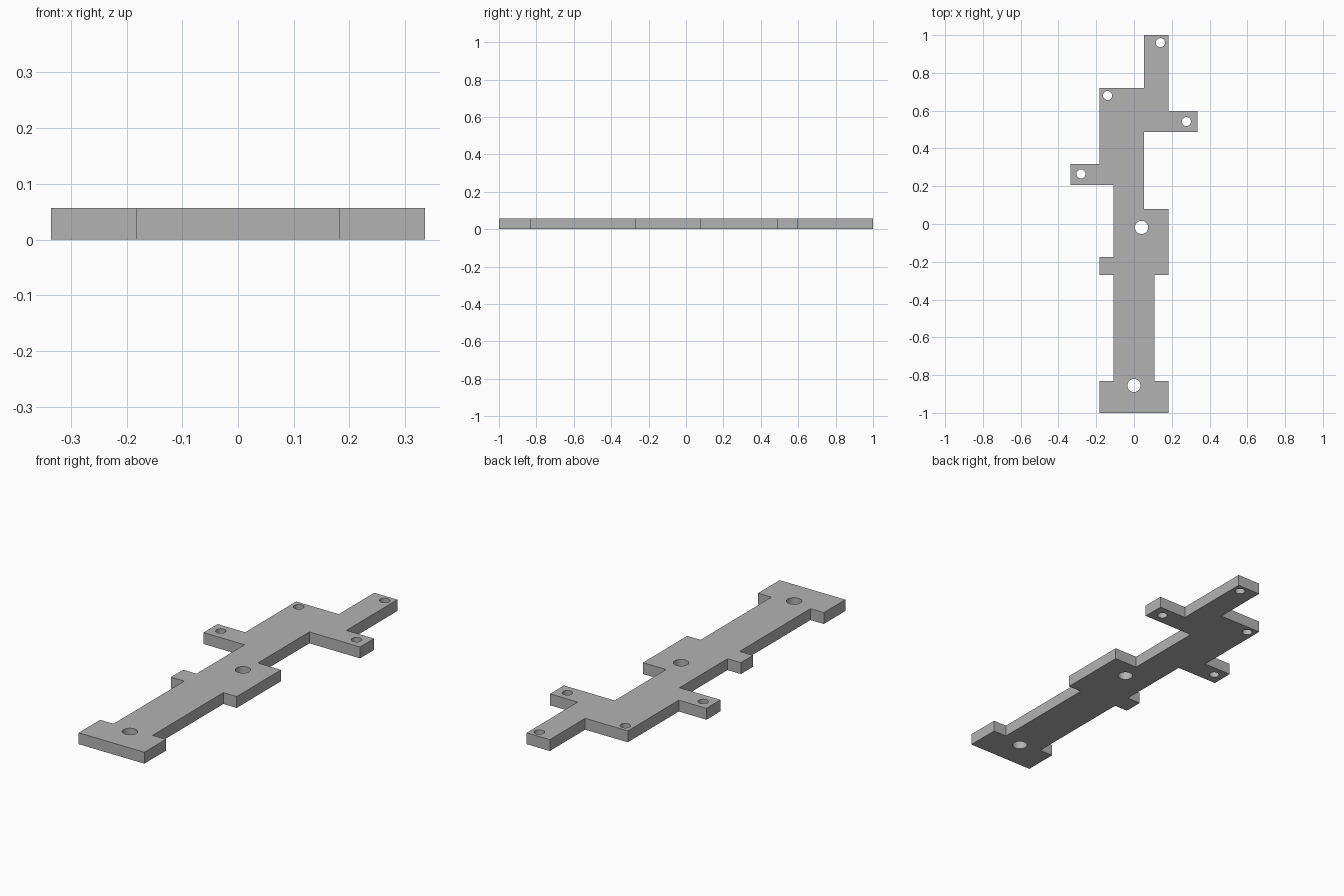
import bpy
import bmesh

THICK = 0.057

cube = bpy.data.objects.get("Cube")
if cube:
    bpy.data.objects.remove(cube, do_unlink=True)

grey = bpy.data.materials.new("plain grey")
grey.use_nodes = True
colour = (0.45, 0.45, 0.45, 1)
grey.diffuse_color = colour
grey.node_tree.nodes["Principled BSDF"].inputs["Base Color"].default_value = colour


def prism(bm, outline, z0, z1):
    """Extrude a flat outline between two heights."""
    face = bm.faces.new([bm.verts.new((x, y, z0)) for x, y in outline])
    top = bmesh.ops.extrude_face_region(bm, geom=[face])["geom"]
    verts = [v for v in top if isinstance(v, bmesh.types.BMVert)]
    bmesh.ops.translate(bm, verts=verts, vec=(0, 0, z1 - z0))


def make_object(name, bm):
    bmesh.ops.recalc_face_normals(bm, faces=bm.faces)
    mesh = bpy.data.meshes.new(name)
    bm.to_mesh(mesh)
    bm.free()
    mesh.materials.append(grey)
    obj = bpy.data.objects.new(name, mesh)
    bpy.context.collection.objects.link(obj)
    return obj


# Plate outline: right edge going up, then left edge going down
wide, waist, inner, reach = 0.182, 0.108, 0.054, 0.335
right_edge = [
    (wide, -1), (wide, -0.83), (waist, -0.83), (waist, -0.27),
    (wide, -0.27), (wide, 0.08), (inner, 0.08), (inner, 0.487),
    (reach, 0.487), (reach, 0.597), (wide, 0.597), (wide, 1),
]
left_edge = [
    (inner, 1), (inner, 0.72), (-wide, 0.72), (-wide, 0.317),
    (-reach, 0.317), (-reach, 0.206), (-waist, 0.206), (-waist, -0.174),
    (-wide, -0.174), (-wide, -0.27), (-waist, -0.27), (-waist, -0.83),
    (-wide, -0.83), (-wide, -1),
]
bm = bmesh.new()
prism(bm, right_edge + left_edge, 0, THICK)
plate = make_object("bracket_plate", bm)

# Round through holes: small ones on the arms, large ones on the spine
small, large = 0.024, 0.035
holes = [
    (0.14, 0.96, small), (-0.14, 0.68, small),
    (0.277, 0.542, small), (-0.281, 0.265, small),
    (0.04, -0.018, large), (0, -0.855, large),
]
bm = bmesh.new()
for x, y, r in holes:
    made = bmesh.ops.create_cone(bm, cap_ends=True, segments=32,
                                 radius1=r, radius2=r, depth=THICK * 3)
    bmesh.ops.translate(bm, verts=made["verts"], vec=(x, y, THICK / 2))
cutter = make_object("hole_cutter", bm)
cutter.hide_render = True

# Cut the holes and drop the cutter
cut = plate.modifiers.new("holes", 'BOOLEAN')
cut.operation = 'DIFFERENCE'
cut.solver = 'EXACT'
cut.object = cutter
bpy.context.view_layer.objects.active = plate
plate.select_set(True)
bpy.ops.object.modifier_apply(modifier=cut.name)
bpy.data.objects.remove(cutter, do_unlink=True)

# Smooth hole walls, crisp plate edges
bpy.ops.object.shade_smooth_by_angle()
